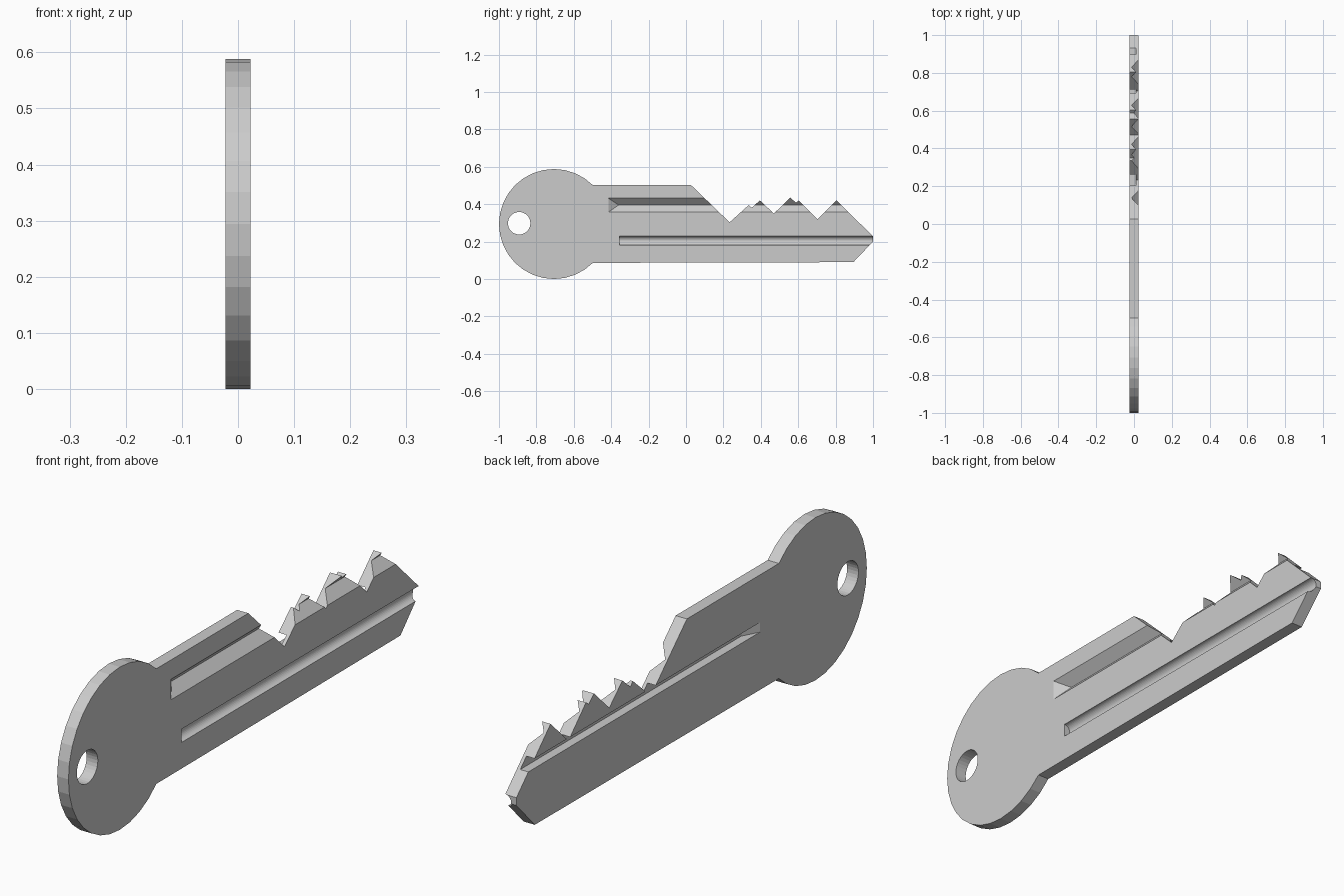
import bpy
import bmesh
from math import cos, sin, pi

if "Cube" in bpy.data.objects:
    bpy.data.objects.remove(bpy.data.objects["Cube"])

HALF = 0.0225          # half the thickness of the key
BOW_Y, BOW_Z, BOW_R = -0.706, 0.294, 0.294

steel = bpy.data.materials.new("plain_grey_steel")
steel.use_nodes = True
GREY = (0.6, 0.6, 0.6, 1)
steel.diffuse_color = GREY
steel.node_tree.nodes["Principled BSDF"].inputs["Base Color"].default_value = GREY


def loft(name, ring_a, ring_b):
    """Solid between two matching rings of points."""
    bm = bmesh.new()
    a = [bm.verts.new(p) for p in ring_a]
    b = [bm.verts.new(p) for p in ring_b]
    bm.faces.new(a)
    bm.faces.new(b[::-1])
    for i in range(len(a)):
        j = (i + 1) % len(a)
        bm.faces.new((a[i], b[i], b[j], a[j]))
    bmesh.ops.recalc_face_normals(bm, faces=bm.faces)
    mesh = bpy.data.meshes.new(name)
    bm.to_mesh(mesh)
    bm.free()
    mesh.materials.append(steel)
    obj = bpy.data.objects.new(name, mesh)
    bpy.context.collection.objects.link(obj)
    return obj


def plate(name, outline, half):
    """Side outline (y, z) extruded across x."""
    return loft(name, [(-half, y, z) for y, z in outline],
                [(half, y, z) for y, z in outline])


def groove(name, section, start, ramp=0.0, side=1, depth=1.0):
    """Section (x, z) swept to the tip; the closed end slopes with depth."""
    near = [(x, start + ramp * (HALF - side * x) / depth, z) for x, z in section]
    return loft(name, near, [(x, 1.1, z) for x, z in section])


def circle(cu, cv, r, n, first=0, last=None):
    last = n - 1 if last is None else last
    return [(cu + r * cos(2 * pi * i / n), cv + r * sin(2 * pi * i / n))
            for i in range(first, last + 1)]


# Round bow joined to the blade with its cut teeth and pointed tip
blade = [(0.895, 0.09), (1, 0.2), (1, 0.228), (0.805, 0.42), (0.703, 0.32),
         (0.603, 0.42), (0.588, 0.408), (0.557, 0.435), (0.47, 0.35),
         (0.395, 0.42), (0.35, 0.38), (0.335, 0.395), (0.233, 0.303),
         (0.027, 0.502)]
key = plate("key_body", circle(BOW_Y, BOW_Z, BOW_R, 32, 4, 28) + blade, HALF)

# Keyring hole
cutters = [plate("ring_hole_cutter", circle(-0.892, 0.298, 0.06, 32), 0.1)]

# V-shaped groove on the left face
OUT = 0.05
cutters.append(groove("v_groove_cutter", [
    (OUT, 0.358), (HALF, 0.358), (-0.013, 0.395), (HALF, 0.432), (OUT, 0.432)],
    -0.415, 0.055, 1, 0.0355))

# Round groove on the left face
cutters.append(groove("round_groove_cutter",
                      circle(HALF, 0.205, 0.024, 32), -0.355))

# Square groove on the right face
cutters.append(groove("square_groove_cutter", [
    (-OUT, 0.295), (0.01, 0.295), (0.01, 0.33), (-OUT, 0.33)],
    -0.39, 0.06, -1, 0.0325))

# Cut everything out of the body
bpy.context.view_layer.objects.active = key
for cutter in cutters:
    cutter.hide_render = True
    mod = key.modifiers.new(cutter.name, "BOOLEAN")
    mod.operation = "DIFFERENCE"
    mod.solver = "EXACT"
    mod.object = cutter
    bpy.ops.object.modifier_apply(modifier=mod.name)
    bpy.data.objects.remove(cutter)
